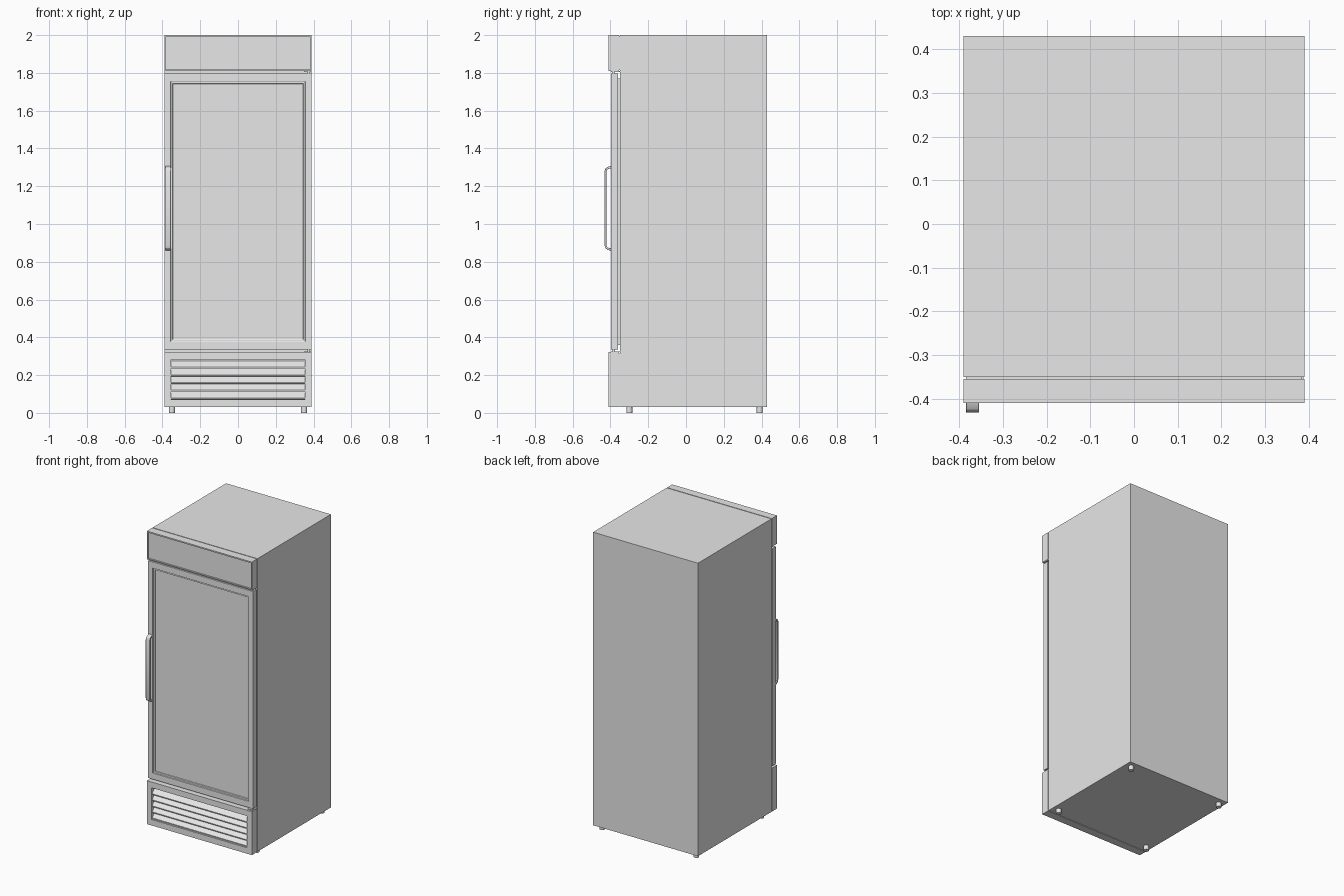
import bpy, bmesh, math

if "Cube" in bpy.data.objects:
    bpy.data.objects.remove(bpy.data.objects["Cube"])

grey = bpy.data.materials.new("light_grey")
grey.diffuse_color = (0.8, 0.8, 0.8, 1)
grey.use_nodes = True
grey.node_tree.nodes["Principled BSDF"].inputs["Base Color"].default_value = grey.diffuse_color


def finish(name, bm, bevel=0.0, smooth=False):
    bmesh.ops.recalc_face_normals(bm, faces=bm.faces)
    me = bpy.data.meshes.new(name)
    bm.to_mesh(me)
    bm.free()
    me.materials.append(grey)
    ob = bpy.data.objects.new(name, me)
    bpy.context.collection.objects.link(ob)
    if bevel:
        mod = ob.modifiers.new("edge", 'BEVEL')
        mod.width, mod.segments, mod.limit_method = bevel, 2, 'ANGLE'
    if smooth:
        bpy.context.view_layer.objects.active = ob
        ob.select_set(True)
        bpy.ops.object.shade_smooth_by_angle(angle=math.radians(35))
        ob.select_set(False)
    return ob


def rings(name, steps, bevel=0.0):
    """Skin rectangles (half width, z low, z high, y) from back to front."""
    bm = bmesh.new()
    loops = [[bm.verts.new(p) for p in ((-w, y, a), (w, y, a), (w, y, b), (-w, y, b))]
             for w, a, b, y in steps]
    for p, q in zip(loops, loops[1:]):
        for i in range(4):
            j = (i + 1) % 4
            bm.faces.new((p[i], p[j], q[j], q[i]))
    bm.faces.new(loops[0])
    bm.faces.new(loops[-1])
    return finish(name, bm, bevel)


def extrude_yz(name, pts, x0, x1, bevel=0.0, smooth=False):
    """Extrude a side profile of (y, z) points across x."""
    bm = bmesh.new()
    f = bm.faces.new([bm.verts.new((x0, y, z)) for y, z in pts])
    r = bmesh.ops.extrude_face_region(bm, geom=[f])
    bmesh.ops.translate(bm, vec=(x1 - x0, 0, 0),
                        verts=[v for v in r['geom'] if isinstance(v, bmesh.types.BMVert)])
    return finish(name, bm, bevel, smooth)


def box(name, x0, x1, y0, y1, z0, z1):
    return extrude_yz(name, [(y0, z0), (y1, z0), (y1, z1), (y0, z1)], x0, x1)


def cylinder(name, x, y, z0, z1, r):
    bm = bmesh.new()
    bmesh.ops.create_cone(bm, cap_ends=True, segments=24, radius1=r, radius2=r, depth=z1 - z0)
    bmesh.ops.translate(bm, vec=(x, y, (z0 + z1) / 2), verts=bm.verts)
    return finish(name, bm, smooth=True)


# Cabinet and the thin seams behind the front panels
box("cabinet", -0.39, 0.39, -0.35, 0.43, 0.03, 2.0)
box("header_seam", -0.385, 0.385, -0.357, -0.349, 1.815, 1.996)
box("base_seam", -0.385, 0.385, -0.357, -0.349, 0.034, 0.315)
box("door_gasket", -0.38, 0.38, -0.362, -0.349, 0.36, 1.77)

# Header with shallow recessed sign panel
rings("header", [(0.39, 1.81, 2.0, -0.355), (0.39, 1.81, 2.0, -0.41),
                 (0.383, 1.817, 1.991, -0.41), (0.383, 1.817, 1.991, -0.402)])

# Door with stepped recess and glass pane
rings("door", [(0.39, 0.335, 1.797, -0.36), (0.39, 0.335, 1.797, -0.398),
               (0.356, 0.378, 1.754, -0.398), (0.356, 0.378, 1.754, -0.391),
               (0.345, 0.389, 1.743, -0.391), (0.345, 0.389, 1.743, -0.384)], 0.002)

# Base panel with louvred vent
rings("base_panel", [(0.39, 0.03, 0.322, -0.355), (0.39, 0.03, 0.322, -0.41),
                     (0.355, 0.07, 0.283, -0.41), (0.355, 0.07, 0.283, -0.365)])
for i in range(5):
    z = 0.074 + i * 0.0405
    extrude_yz("vent_slat", [(-0.406, z), (-0.400, z - 0.002), (-0.366, z + 0.034),
                             (-0.370, z + 0.040), (-0.406, z + 0.006)], -0.355, 0.355)

# Bent pull handle
outer = [(-0.395, 1.307), (-0.412, 1.304), (-0.426, 1.295), (-0.432, 1.278)]
inner = [(-0.422, 1.277), (-0.418, 1.287), (-0.410, 1.292), (-0.395, 1.295)]
mid = 1.083
flip = lambda pts: [(y, 2 * mid - z) for y, z in reversed(pts)]
extrude_yz("door_handle", outer + flip(outer) + flip(inner) + inner,
           -0.385, -0.355, 0.002, True)

# Hinges above and below the door
for za, zb, zp in ((1.795, 1.812, 1.806), (0.32, 0.337, 0.322)):
    cylinder("hinge_pin", 0.375, -0.385, za, zb, 0.007)
    box("hinge_bracket", 0.35, 0.388, -0.398, -0.349, zp, zp + 0.004)

# Feet
for x in (-0.35, 0.35):
    for y in (-0.30, 0.39):
        cylinder("foot", x, y, 0.0, 0.032, 0.016)
